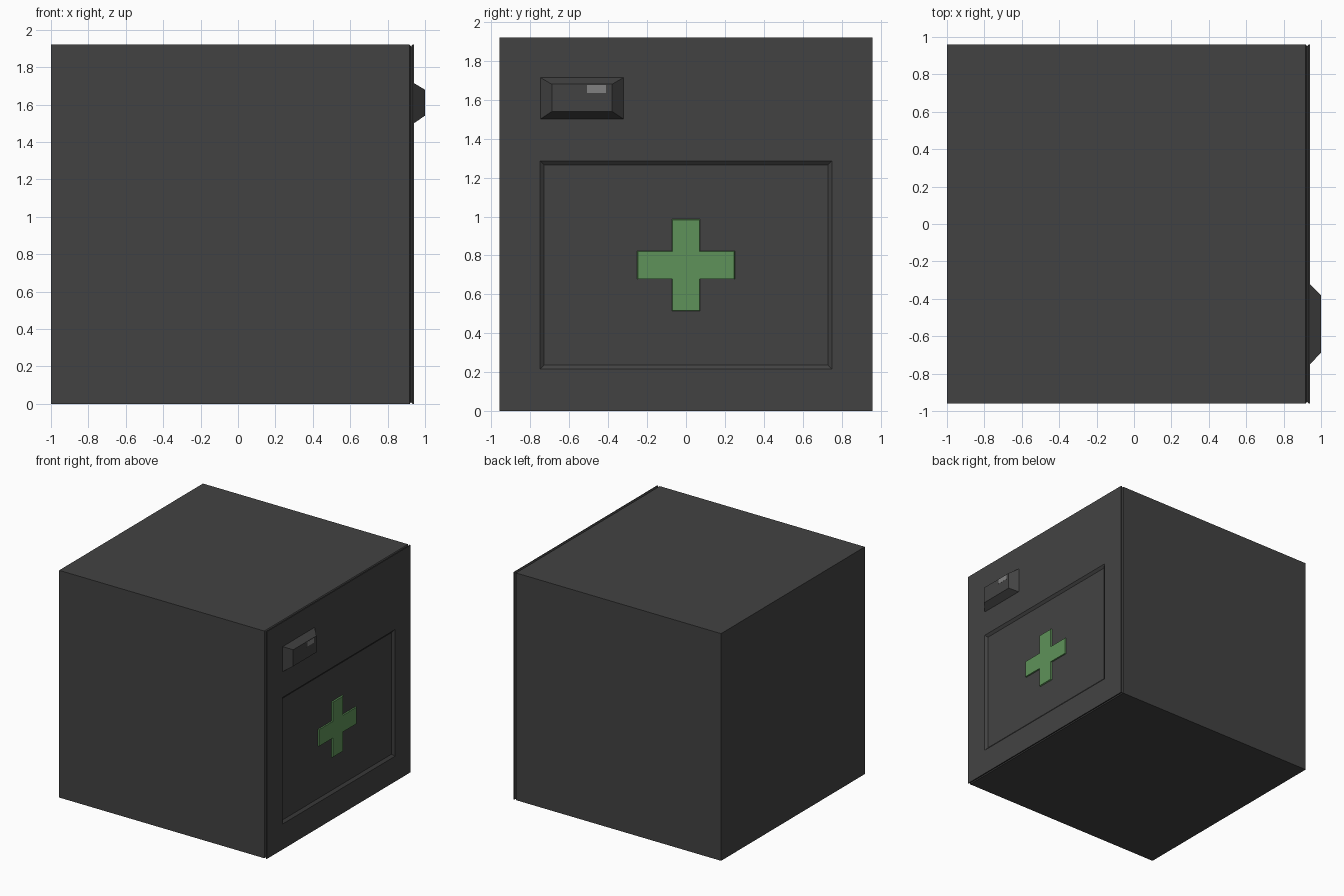
import bpy, bmesh

if "Cube" in bpy.data.objects:
    bpy.data.objects.remove(bpy.data.objects["Cube"])


def material(name, rgb):
    m = bpy.data.materials.new(name)
    m.diffuse_color = (*rgb, 1)
    m.use_nodes = True
    m.node_tree.nodes["Principled BSDF"].inputs["Base Color"].default_value = m.diffuse_color
    return m


DARK = material("dark grey", (0.055, 0.055, 0.055))
GREEN = material("green", (0.112, 0.288, 0.10))
LIGHT = material("light grey", (0.22, 0.22, 0.22))


def rect(x, y0, y1, z0, z1):
    return [(x, y0, z0), (x, y1, z0), (x, y1, z1), (x, y0, z1)]


def plus(x, y, z, reach_y, reach_z, half):
    # twelve-point plus outline, counter-clockwise seen from +x
    a, b, h = reach_y, reach_z, half
    pts = [(a, -h), (a, h), (h, h), (h, b), (-h, b), (-h, h),
           (-a, h), (-a, -h), (-h, -h), (-h, -b), (h, -b), (h, -h)]
    return [(x, y + p, z + q) for p, q in pts]


def loft(name, loops, mat):
    # skin a series of matching outlines and cap both ends
    bm = bmesh.new()
    rings = [[bm.verts.new(p) for p in loop] for loop in loops]
    n = len(rings[0])
    for r, s in zip(rings, rings[1:]):
        for i in range(n):
            j = (i + 1) % n
            bm.faces.new((r[i], r[j], s[j], s[i]))
    bm.faces.new(rings[0][::-1])
    bm.faces.new(rings[-1])
    bmesh.ops.recalc_face_normals(bm, faces=bm.faces)
    mesh = bpy.data.meshes.new(name)
    bm.to_mesh(mesh)
    bm.free()
    mesh.materials.append(mat)
    obj = bpy.data.objects.new(name, mesh)
    bpy.context.collection.objects.link(obj)
    return obj


W, H, G = 0.96, 1.92, 0.01

# Cabinet body with a small chamfer that forms the door seam
loft("body", [rect(-1, -W, W, 0, H),
              rect(0.918, -W, W, 0, H),
              rect(0.925, -W + G, W - G, G, H - G)], DARK)

# Door plate with a sloped recessed panel
loft("door", [rect(0.925, -W + G, W - G, G, H - G),
              rect(0.933, -W, W, 0, H),
              rect(0.942, -W, W, 0, H),
              rect(0.942, -0.75, 0.75, 0.215, 1.285),
              rect(0.865, -0.655, 0.655, 0.31, 1.19)], DARK)

# The body ends behind the recess, so cut a matching pocket in it
cutter = loft("pocket_cutter", [rect(0.85, -0.76, 0.76, 0.205, 1.295),
                                rect(1.1, -0.76, 0.76, 0.205, 1.295)], DARK)
cutter.hide_render = True
cutter.hide_set(True)
pocket = bpy.data.objects["body"].modifiers.new("pocket", 'BOOLEAN')
pocket.operation = 'DIFFERENCE'
pocket.solver = 'EXACT'
pocket.object = cutter
body = bpy.data.objects["body"]
bpy.context.view_layer.objects.active = body
bpy.ops.object.modifier_apply(modifier="pocket")
bpy.data.objects.remove(cutter)

# Raised green cross with sloped sides
loft("cross", [plus(0.86, 0, 0.75, 0.28, 0.265, 0.088),
               plus(0.935, 0, 0.75, 0.247, 0.232, 0.07)], GREEN)

# Handle block with sloped sides
loft("handle", [rect(0.94, -0.75, -0.32, 1.50, 1.715),
                rect(0.999, -0.69, -0.38, 1.54, 1.68)], DARK)

# Small light mark on the handle face
loft("handle_mark", [rect(0.998, -0.51, -0.41, 1.635, 1.675),
                     rect(1.0, -0.51, -0.41, 1.635, 1.675)], LIGHT)
